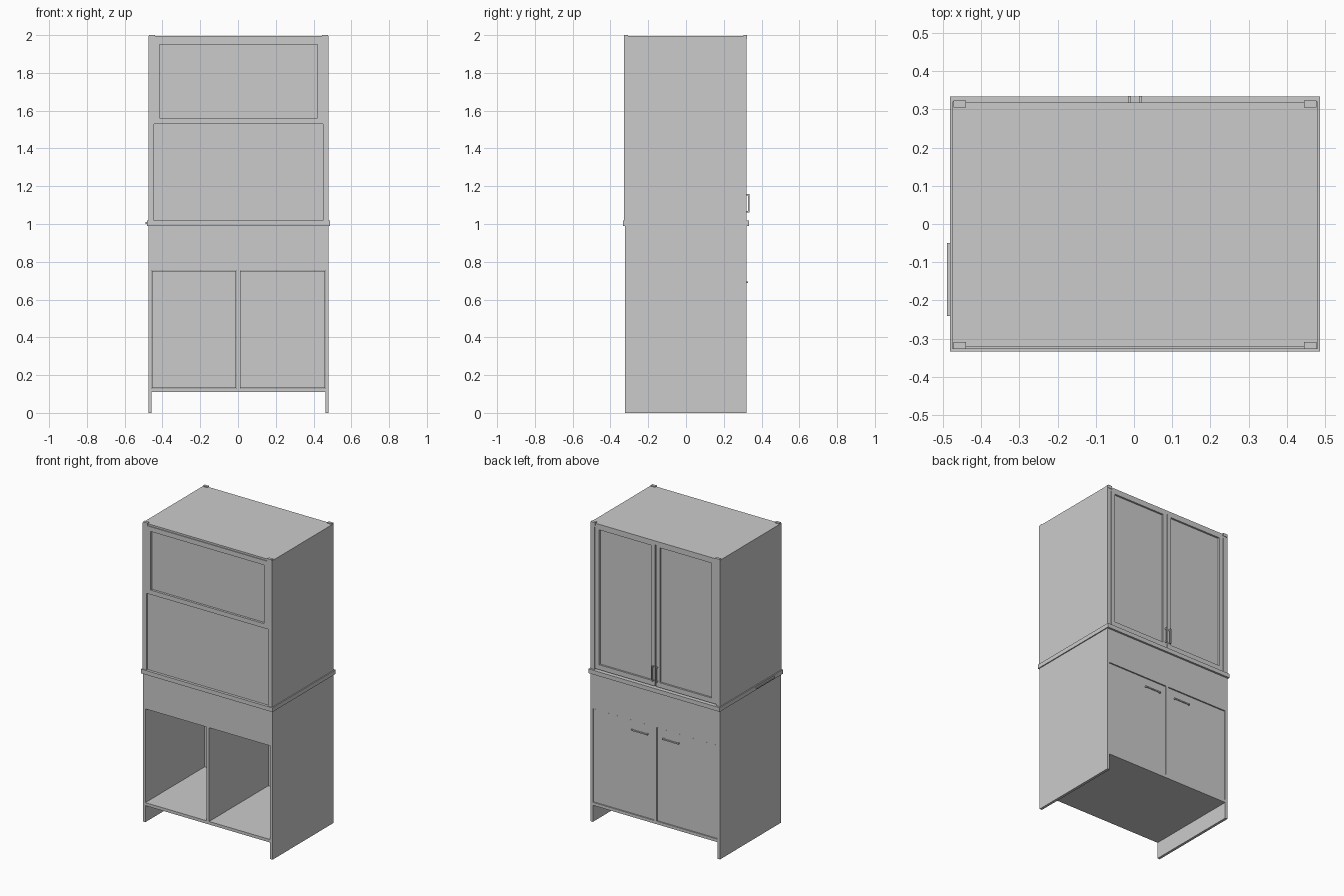
import bpy, bmesh
from mathutils import Vector

CX = 0.0025            # cabinet centreline
W = 0.4775             # half width of the carcass


def box(bm, x0, x1, y0, y1, z0, z1):
    vs = bmesh.ops.create_cube(bm, size=1)["verts"]
    for v in vs:
        v.co = Vector((x0 if v.co.x < 0 else x1,
                       y0 if v.co.y < 0 else y1,
                       z0 if v.co.z < 0 else z1))


def part(name, *boxes):
    bm = bmesh.new()
    for b in boxes:
        box(bm, *b)
    me = bpy.data.meshes.new(name)
    bm.to_mesh(me)
    bm.free()
    ob = bpy.data.objects.new(name, me)
    ob.location.x = CX
    bpy.context.collection.objects.link(ob)
    return ob


def sided(s, x0, x1):
    """Mirror an x range to the side given by s."""
    return (x0, x1) if s > 0 else (-x1, -x0)


def frame(x0, x1, y0, y1, z0, z1, i0, i1, j0, j1):
    """Four bars around the opening i0..i1, j0..j1."""
    return [(x0, i0, y0, y1, z0, z1), (i1, x1, y0, y1, z0, z1),
            (i0, i1, y0, y1, z0, j0), (i0, i1, y0, y1, j1, z1)]


# Lower carcass
for s, side in ((1, "right"), (-1, "left")):
    part(side + "_lower_side", (*sided(s, 0.46, W), -0.322, 0.32, 0, 0.99))
part("lower_floor", (-0.46, 0.46, -0.322, 0.32, 0.11, 0.13))
part("lower_divider", (-0.01, 0.01, -0.322, 0.32, 0.13, 0.755))
part("lower_ceiling", (-0.46, 0.46, -0.30, 0.30, 0.755, 0.77))
part("front_apron", (-0.46, 0.46, -0.322, -0.30, 0.755, 0.99))
part("back_apron", (-0.46, 0.46, 0.30, 0.32, 0.755, 0.99))

# Lower doors with horizontal handles
for s, side in ((1, "right"), (-1, "left")):
    part(side + "_lower_door", (*sided(s, 0.012, 0.458), 0.298, 0.315, 0.132, 0.752))
    part(side + "_lower_handle",
         (*sided(s, 0.055, 0.175), 0.321, 0.327, 0.687, 0.695),
         (*sided(s, 0.055, 0.063), 0.313, 0.321, 0.687, 0.695),
         (*sided(s, 0.167, 0.175), 0.313, 0.321, 0.687, 0.695))

# Worktop and the thin edge strip on its left
part("worktop", (-0.484, 0.484, -0.333, 0.333, 0.99, 1.018))
part("worktop_edge_strip", (-0.4915, -0.484, -0.24, -0.05, 1.0, 1.01))

# Upper carcass
for s, side in ((1, "right"), (-1, "left")):
    part(side + "_upper_side", (*sided(s, 0.448, W), -0.327, 0.32, 1.018, 1.994))
    for y0, y1, end in ((-0.327, -0.308, "front"), (0.305, 0.323, "back")):
        part(f"{side}_{end}_post_cap", (*sided(s, 0.442, 0.474), y0, y1, 1.98, 2.0))
part("top_board", (-0.448, 0.448, -0.322, 0.318, 1.98, 1.994))

# Upper front: frame and two recessed panels
part("front_upper_frame", *frame(-0.448, 0.448, -0.327, -0.305, 1.53, 1.982,
                                 -0.418, 0.418, 1.56, 1.95))
part("front_upper_panel", (-0.418, 0.418, -0.312, -0.3, 1.56, 1.95))
part("front_lower_panel", (-0.448, 0.448, -0.315, -0.3, 1.018, 1.53))

# Upper back: rails and framed doors with vertical handles
part("back_top_rail", (-0.448, 0.448, 0.29, 0.318, 1.968, 1.98))
for s, side in ((1, "right"), (-1, "left")):
    a, b = sided(s, 0.003, 0.445)
    i, j = sided(s, 0.032, 0.415)
    part(side + "_upper_door_frame",
         *frame(a, b, 0.298, 0.318, 1.025, 1.98, i, j, 1.058, 1.957))
    part(side + "_upper_door_panel", (i, j, 0.295, 0.306, 1.058, 1.957))
    h = sided(s, 0.0105, 0.0185)
    part(side + "_upper_handle",
         (*h, 0.328, 0.335, 1.06, 1.16),
         (*h, 0.316, 0.328, 1.06, 1.068),
         (*h, 0.316, 0.328, 1.152, 1.16))
part("back_core", (-0.448, 0.448, 0.28, 0.297, 1.018, 1.98))
